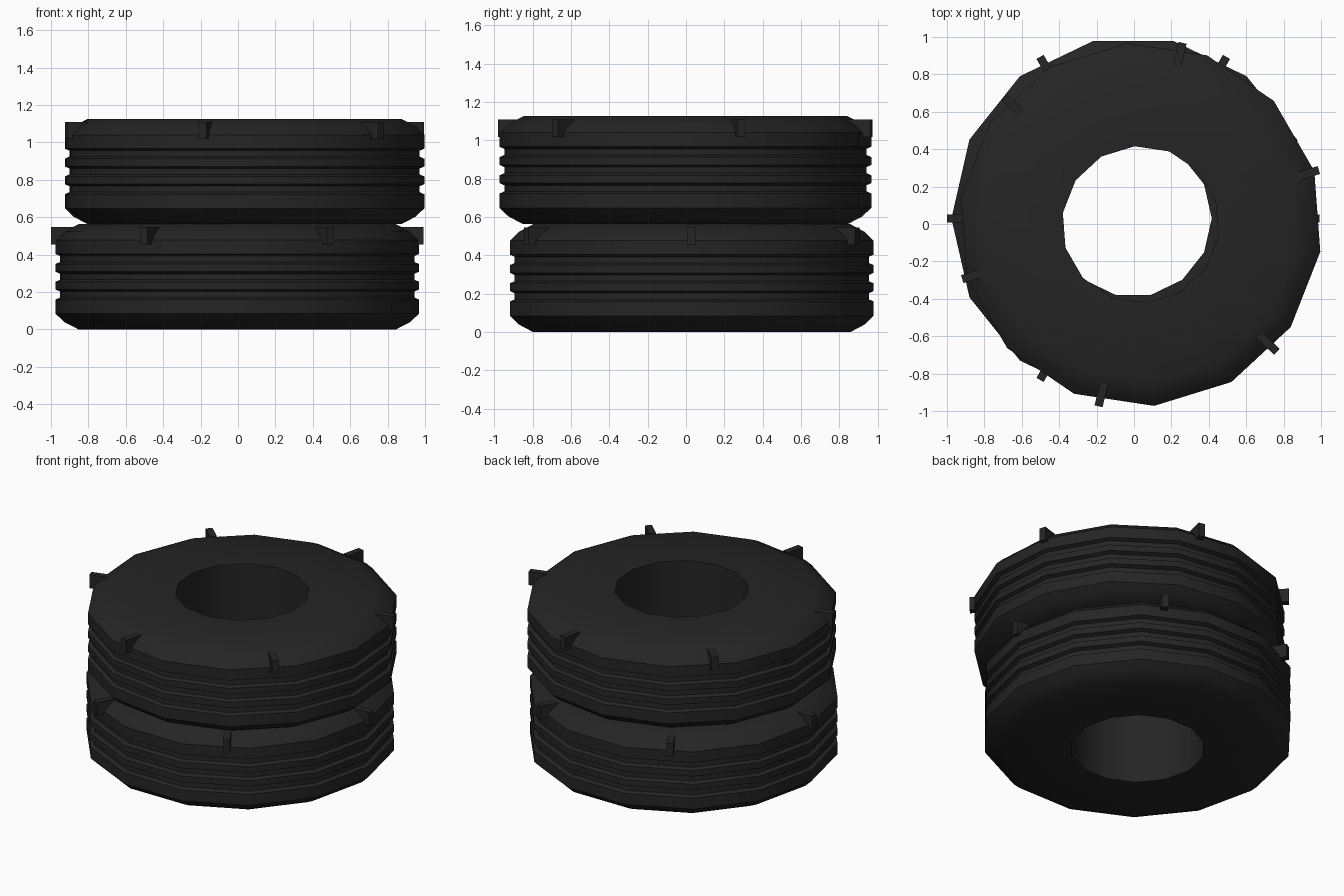
import bpy
import bmesh
from math import cos, sin, radians, tau

if "Cube" in bpy.data.objects:
    bpy.data.objects.remove(bpy.data.objects["Cube"], do_unlink=True)

SIDES = 14
HEIGHT = 0.563
BORE, OUTER, GROOVE = 0.42, 0.972, 0.947

rubber = bpy.data.materials.new("black_rubber")
rubber.use_nodes = True
color = (0.018, 0.018, 0.018, 1)
rubber.diffuse_color = color
rubber.node_tree.nodes["Principled BSDF"].inputs["Base Color"].default_value = color
rubber.node_tree.nodes["Principled BSDF"].inputs["Roughness"].default_value = 0.9


def finish(name, bm, location, smooth):
    bmesh.ops.recalc_face_normals(bm, faces=bm.faces)
    mesh = bpy.data.meshes.new(name)
    bm.to_mesh(mesh)
    bm.free()
    mesh.materials.append(rubber)
    obj = bpy.data.objects.new(name, mesh)
    obj.location = location
    bpy.context.collection.objects.link(obj)
    if smooth:
        bpy.ops.object.select_all(action="DESELECT")
        obj.select_set(True)
        bpy.context.view_layer.objects.active = obj
        bpy.ops.object.shade_smooth_by_angle(angle=radians(40))
    return obj


def tyre_profile():
    """Closed (radius, height) section with rounded shoulders and tread grooves."""
    shoulder = [(0.848, 0), (0.925, 0.04), (OUTER, 0.085)]
    points = [(BORE, 0)] + shoulder
    for middle in (0.187, 0.282, 0.377):
        points += [(OUTER, middle - 0.027), (GROOVE, middle - 0.016),
                   (GROOVE, middle + 0.016), (OUTER, middle + 0.027)]
    points += [(r, HEIGHT - z) for r, z in reversed(shoulder)]
    return points + [(BORE, HEIGHT)]


def make_tyre(name, location, phase):
    bm = bmesh.new()
    rings = []
    for i in range(SIDES):
        a = radians(phase) + tau * i / SIDES
        rings.append([bm.verts.new((r * cos(a), r * sin(a), z)) for r, z in tyre_profile()])
    count = len(rings[0])
    for i in range(SIDES):
        near, far = rings[i], rings[(i + 1) % SIDES]
        for j in range(count):
            k = (j + 1) % count
            bm.faces.new((near[j], far[j], far[k], near[k]))
    finish(name, bm, location, True)


def make_lugs(name, location, phase):
    """Six tapered lugs around the upper shoulder."""
    section = [(0.87, 0.547), (0.997, 0.547), (0.997, 0.455), (0.94, 0.455)]
    half = 0.022
    bm = bmesh.new()
    for i in range(6):
        a = radians(phase) + tau * i / 6
        left, right = [[bm.verts.new((r * cos(a) - s * sin(a), r * sin(a) + s * cos(a), z))
                        for r, z in section] for s in (-half, half)]
        bm.faces.new(left)
        bm.faces.new(right[::-1])
        for j in range(4):
            k = (j + 1) % 4
            bm.faces.new((left[j], right[j], right[k], left[k]))
    finish(name, bm, location, False)


# Two stacked tyres, the upper one shifted and turned
for label, spot, turn, lug_turn in (
        ("lower", (-0.004, 0.03, 0), 0, 0),
        ("upper", (0.035, -0.003, HEIGHT), -8.6, 17)):
    make_tyre(label + "_tyre", spot, turn)
    make_lugs(label + "_tyre_lugs", spot, lug_turn)
